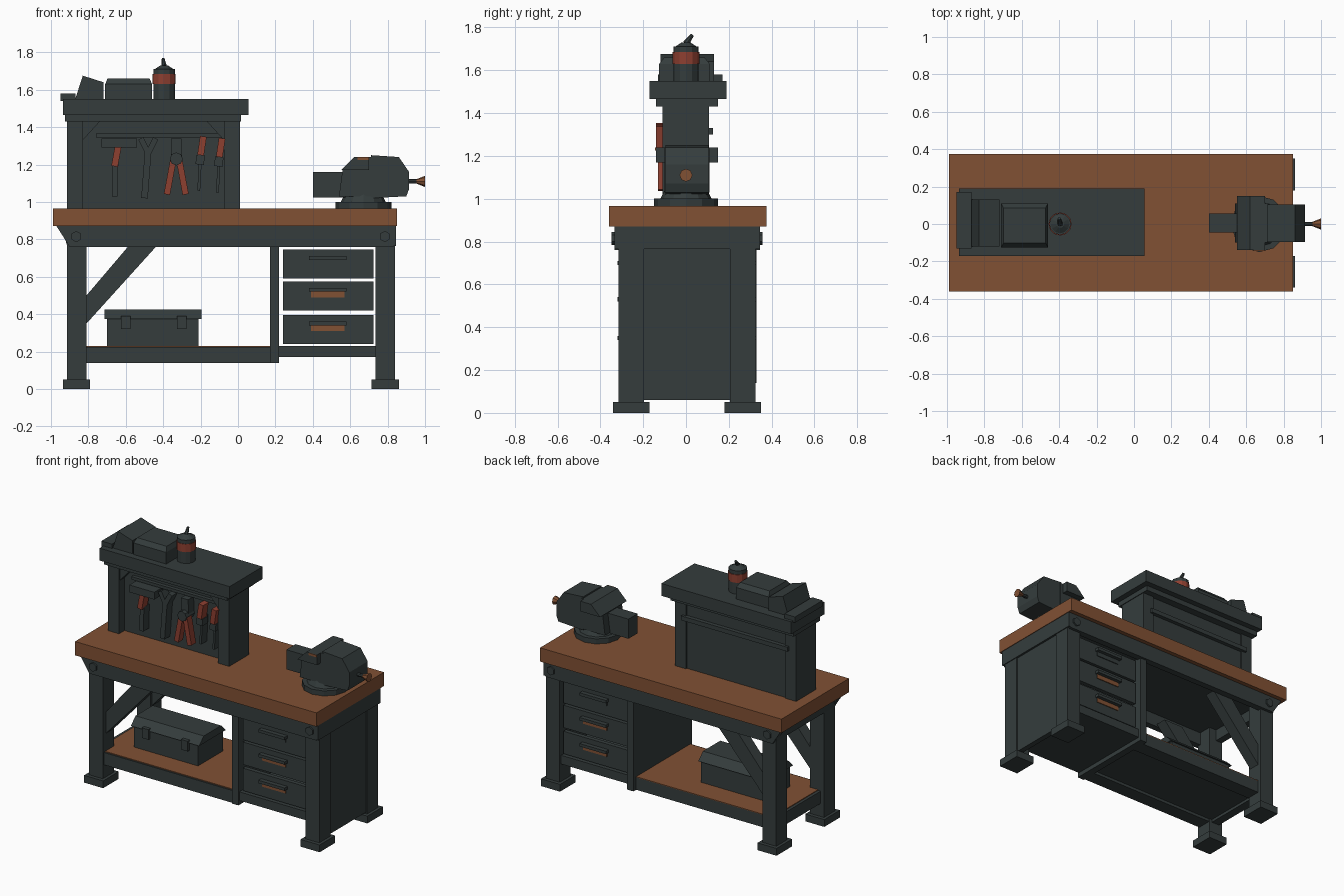
import bpy, bmesh
from mathutils import Vector

cube = bpy.data.objects.get("Cube")
if cube:
    bpy.data.objects.remove(cube, do_unlink=True)


def material(name, rgb):
    m = bpy.data.materials.new(name)
    m.use_nodes = True
    m.diffuse_color = (*rgb, 1)
    m.node_tree.nodes["Principled BSDF"].inputs["Base Color"].default_value = (*rgb, 1)
    return m


STEEL = material("dark_steel", (0.035, 0.046, 0.046))
WOOD = material("brown_wood", (0.22, 0.082, 0.034))
RED = material("dull_red", (0.27, 0.05, 0.03))


def finish(name, bm, mat):
    bmesh.ops.recalc_face_normals(bm, faces=bm.faces[:])
    me = bpy.data.meshes.new(name)
    bm.to_mesh(me)
    bm.free()
    me.materials.append(mat)
    ob = bpy.data.objects.new(name, me)
    bpy.context.collection.objects.link(ob)
    return ob


def box(name, x, y, z, mat=STEEL):
    """Box from its (low, high) range on each axis."""
    bm = bmesh.new()
    bmesh.ops.create_cube(bm, size=1)
    for v in bm.verts:
        v.co = [r[0] if c < 0 else r[1] for c, r in zip(v.co, (x, y, z))]
    return finish(name, bm, mat)


def prism(name, outline, y, mat=STEEL):
    """Extrude an x-z outline along y."""
    bm = bmesh.new()
    face = bm.faces.new([bm.verts.new((px, y[0], pz)) for px, pz in outline])
    new = bmesh.ops.extrude_face_region(bm, geom=[face])["geom"]
    for v in new:
        if isinstance(v, bmesh.types.BMVert):
            v.co.y = y[1]
    return finish(name, bm, mat)


def rod(name, a, b, r1, r2=None, mat=STEEL, sides=12):
    """Cylinder or cone between two points."""
    a, b = Vector(a), Vector(b)
    bm = bmesh.new()
    bmesh.ops.create_cone(bm, cap_ends=True, segments=sides, radius1=r1,
                          radius2=r1 if r2 is None else r2, depth=(b - a).length)
    turn = (b - a).to_track_quat('Z', 'Y').to_matrix()
    for v in bm.verts:
        v.co = turn @ v.co + (a + b) / 2
    return finish(name, bm, mat)


def bar(name, p, q, w, y, mat=STEEL):
    """Flat bar in the x-z plane from p to q."""
    p, q = Vector(p), Vector(q)
    d = (q - p).normalized() * w / 2
    n = Vector((-d.y, d.x))
    return prism(name, [p + n, q + n, q - n, p - n], y, mat)


def taper(ob, z, fx, fy):
    """Narrow every vertex above z towards the object's own centre."""
    verts = ob.data.vertices
    mid = sum((v.co for v in verts), Vector()) / len(verts)
    for v in verts:
        if v.co.z > z:
            v.co.x = mid.x + (v.co.x - mid.x) * fx
            v.co.y = mid.y + (v.co.y - mid.y) * fy


# Bench top and frame
box("bench_top", (-0.99, 0.85), (-0.36, 0.375), (0.87, 0.965), WOOD)
box("under_panel", (-0.9, 0.82), (-0.31, 0.33), (0.85, 0.87))
for side, y0, y1 in (("front", -0.335, -0.29), ("back", 0.3, 0.345)):
    prism(side + "_apron", [(-0.97, 0.87), (-0.9, 0.76), (0.83, 0.76), (0.845, 0.87)], (y0, y1))
prism("right_apron", [(-0.945, 0.87), (-0.915, 0.77), (-0.865, 0.77), (-0.865, 0.87)], (-0.32, 0.33))
box("left_apron", (0.8, 0.846), (-0.335, 0.345), (0.765, 0.87))

for side, x in (("right", -0.915), ("left", 0.735)):
    for end, y in (("front", -0.315), ("back", 0.205)):
        box(f"{end}_{side}_leg", (x, x + 0.105), (y, y + 0.12), (0.04, 0.87))
        box(f"{end}_{side}_foot", (x - 0.02, x + 0.125), (y - 0.025, y + 0.145), (0, 0.05))
        # Bolt heads on the outer faces of the frame
        out = -1 if end == "front" else 1
        yo = -0.335 if end == "front" else 0.345
        rod(f"{end}_{side}_bolt", (x + 0.05, yo, 0.815), (x + 0.05, yo + out * 0.012, 0.815), 0.03, sides=6)

for end, y in (("front", -0.28), ("back", 0.22)):
    prism(end + "_brace", [(-0.81, 0.35), (-0.81, 0.5), (-0.58, 0.77), (-0.43, 0.77)], (y, y + 0.08))
    box(end + "_lower_rail", (-0.82, 0.22), (y - 0.02, y + 0.08), (0.14, 0.225))
box("right_lower_rail", (-0.89, -0.83), (-0.2, 0.21), (0.14, 0.225))
box("lower_shelf_base", (-0.87, 0.19), (-0.28, 0.29), (0.16, 0.215))
box("lower_shelf_board", (-0.87, 0.17), (-0.29, 0.3), (0.215, 0.23), WOOD)

# Drawer cabinet, open inside, with drawer fronts on both sides
box("cabinet_divider", (0.17, 0.22), (-0.31, 0.33), (0.14, 0.77))
box("cabinet_side", (0.795, 0.832), (-0.2, 0.21), (0.06, 0.77))
box("cabinet_floor", (0.2, 0.78), (-0.3, 0.31), (0.17, 0.23))
for i, z in enumerate((0.24, 0.42, 0.59)):
    h = 0.155
    for end, y, s in (("front", -0.29, -1), ("back", 0.3, 1)):
        box(f"{end}_drawer_face_{i + 1}", (0.24, 0.725), sorted((y, y - s * 0.03)), (z, z + h))
        box(f"{end}_drawer_slot_{i + 1}", (0.39, 0.57), sorted((y, y + s * 0.006)),
            (z + 0.07, z + 0.11), STEEL if i == 2 else WOOD)
        box(f"{end}_drawer_pull_{i + 1}", (0.38, 0.58), sorted((y, y + s * 0.03)), (z + 0.1, z + 0.12))

# Toolbox on the shelf
box("toolbox_body", (-0.7, -0.21), (-0.135, 0.135), (0.23, 0.38))
taper(box("toolbox_lid", (-0.715, -0.195), (-0.145, 0.145), (0.375, 0.425)), 0.4, 1, 0.65)
for x in (-0.6, -0.3):
    box("toolbox_latch", (x - 0.025, x + 0.025), (-0.155, -0.13), (0.32, 0.39))

# Tool board
for side, x in (("right", -0.915), ("left", -0.075)):
    box(f"board_{side}_post", (x, x + 0.085), (-0.11, 0.108), (0.965, 1.47))
box("tool_board", (-0.84, -0.07), (-0.05, 0.098), (0.965, 1.47))
box("board_back_ledge", (-0.86, -0.05), (0.095, 0.125), (1.3, 1.33))
box("board_top_rail", (-0.925, 0.015), (-0.14, 0.15), (1.43, 1.47))
box("board_cap", (-0.935, 0.055), (-0.17, 0.19), (1.465, 1.55))
for x, s in ((-0.83, 1), (-0.075, -1)):
    prism("board_corner_bracket", [(x, 1.44), (x + s * 0.1, 1.44), (x, 1.33)], (-0.1, -0.05))

# Hanging tools
Y = (-0.11, -0.05)
for s in (-1, 1):
    bar("pliers_handle", (-0.33 + s * 0.015, 1.23), (-0.33 + s * 0.05, 1.04), 0.033, (-0.13, -0.08), RED)
    bar("pliers_jaw", (-0.33 + s * 0.015, 1.22), (-0.33 + s * 0.012, 1.34), 0.03, Y)
    bar("wrench_jaw", (-0.48, 1.26), (-0.48 + s * 0.04, 1.34), 0.03, Y)
rod("pliers_pivot", (-0.33, -0.14, 1.23), (-0.33, -0.05, 1.23), 0.035, sides=8)
bar("wrench_shaft", (-0.5, 1.02), (-0.48, 1.28), 0.035, Y)
bar("hammer_handle", (-0.66, 1.03), (-0.655, 1.2), 0.03, Y)
bar("hammer_grip", (-0.66, 1.19), (-0.64, 1.3), 0.035, (-0.13, -0.07), RED)
box("hammer_head", (-0.73, -0.54), (-0.14, -0.05), (1.29, 1.34))
for x, z in ((-0.2, 1.25), (-0.1, 1.24)):
    bar("screwdriver_grip", (x, z), (x + 0.015, z + 0.1), 0.035, (-0.14, -0.08), RED)
    bar("screwdriver_collar", (x, z), (x - 0.005, z - 0.05), 0.045, (-0.13, -0.07))
    bar("screwdriver_shaft", (x, z), (x - 0.01, z - 0.19), 0.015, Y)
box("tool_hook_rail", (-0.76, -0.08), (-0.075, -0.04), (1.345, 1.365))

# Items on top of the cap
box("top_clamp_bar", (-0.95, -0.87), (-0.13, 0.17), (1.54, 1.58))
prism("top_clamp_body", [(-0.87, 1.55), (-0.72, 1.55), (-0.72, 1.64), (-0.83, 1.675)], (-0.12, 0.13))
box("top_case", (-0.71, -0.46), (-0.125, 0.11), (1.55, 1.63))
taper(box("top_case_lid", (-0.71, -0.46), (-0.125, 0.11), (1.63, 1.66)), 1.64, 0.9, 0.8)
rod("oil_can", (-0.395, 0, 1.55), (-0.395, 0, 1.71), 0.058)
rod("oil_can_band", (-0.395, 0, 1.63), (-0.395, 0, 1.685), 0.062, mat=RED)
rod("oil_can_shoulder", (-0.395, 0, 1.71), (-0.395, 0, 1.73), 0.05, 0.02)
rod("oil_can_spout", (-0.395, 0, 1.725), (-0.4, 0.03, 1.765), 0.015, 0.008, sides=8)

# Bench vise
rod("vise_base", (0.67, 0, 0.965), (0.67, 0, 1.0), 0.15)
rod("vise_neck", (0.67, 0, 1.0), (0.67, 0, 1.06), 0.12, 0.09)
box("vise_slide", (0.4, 0.75), (-0.045, 0.055), (1.025, 1.16))
prism("vise_front_jaw", [(0.54, 1.03), (0.72, 1.03), (0.72, 1.24), (0.62, 1.24), (0.56, 1.18)], (-0.1, 0.11))
prism("vise_jaw_plate", [(0.55, 1.17), (0.7, 1.17), (0.7, 1.24), (0.62, 1.24)], (-0.14, 0.15))
box("vise_jaw_insert", (0.64, 0.7), (-0.145, -0.14), (1.225, 1.24), WOOD)
prism("vise_body", [(0.71, 1.02), (0.9, 1.03), (0.915, 1.07), (0.915, 1.16),
                    (0.86, 1.24), (0.71, 1.25)], (-0.095, 0.105))
rod("vise_screw", (0.9, 0, 1.11), (0.96, 0, 1.11), 0.012, sides=8)
rod("vise_handle_knob", (0.95, 0, 1.11), (1.0, 0, 1.11), 0.01, 0.03, mat=WOOD, sides=8)
